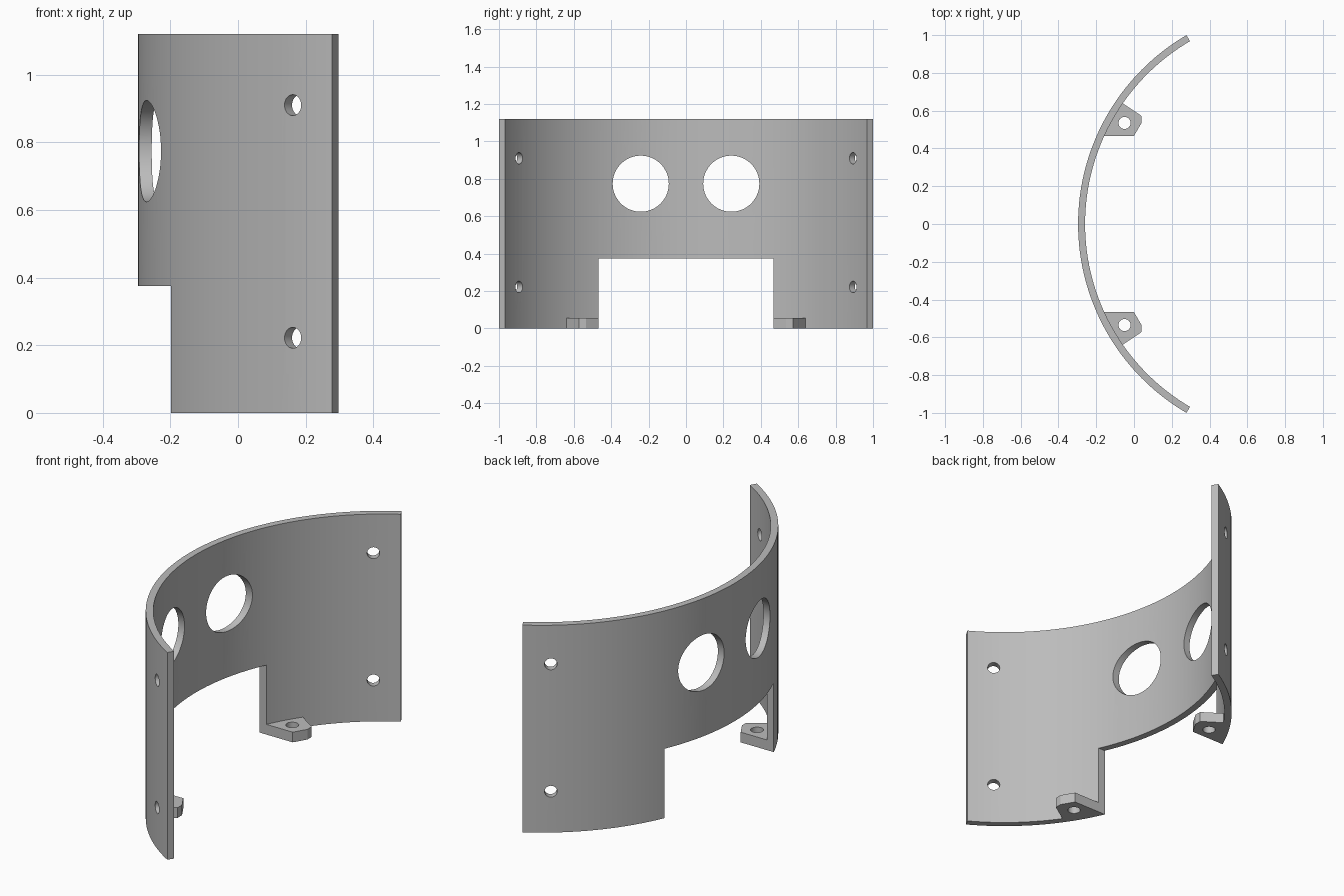
import bpy, bmesh, math
from mathutils import Matrix, Vector

if "Cube" in bpy.data.objects:
    bpy.data.objects.remove(bpy.data.objects["Cube"], do_unlink=True)

# Main dimensions
R_OUT, THICK, HEIGHT = 1.158, 0.037, 1.12
R_IN = R_OUT - THICK
CX = 0.862                      # arc centre on x
HALF = math.radians(59.7)       # half of the arc's sweep
SEGMENTS = 72
GAP, GAP_TOP = 0.467, 0.375     # rectangular opening at the bottom

grey = bpy.data.materials.new("plain grey")
grey.use_nodes = True
COLOUR = (0.5, 0.5, 0.5, 1)
grey.diffuse_color = COLOUR
grey.node_tree.nodes["Principled BSDF"].inputs["Base Color"].default_value = COLOUR


def make_object(name, bm):
    bmesh.ops.recalc_face_normals(bm, faces=bm.faces)
    mesh = bpy.data.meshes.new(name)
    bm.to_mesh(mesh)
    bm.free()
    mesh.materials.append(grey)
    obj = bpy.data.objects.new(name, mesh)
    bpy.context.collection.objects.link(obj)
    return obj


def extrude_outline(name, points, z0, z1):
    """Closed prism from a flat outline."""
    bm = bmesh.new()
    low = [bm.verts.new((x, y, z0)) for x, y in points]
    high = [bm.verts.new((x, y, z1)) for x, y in points]
    bm.faces.new(low)
    bm.faces.new(high)
    for i in range(len(points)):
        j = (i + 1) % len(points)
        bm.faces.new((low[i], low[j], high[j], high[i]))
    return make_object(name, bm)


def curved_wall():
    """Arc-shaped strip with square-section rows, closed at both ends."""
    bm = bmesh.new()
    rows = []
    for i in range(SEGMENTS + 1):
        a = HALF * (2 * i / SEGMENTS - 1)
        rows.append([bm.verts.new((CX - r * math.cos(a), r * math.sin(a), z))
                     for r, z in ((R_OUT, 0), (R_IN, 0), (R_IN, HEIGHT), (R_OUT, HEIGHT))])
    for a, b in zip(rows, rows[1:]):
        for k in range(4):
            n = (k + 1) % 4
            bm.faces.new((a[k], a[n], b[n], b[k]))
    bm.faces.new(rows[0])
    bm.faces.new(rows[-1])
    return make_object("curved_wall", bm)


def rod(name, centre, direction, radius, length, sides):
    """Round cutter along a direction."""
    bm = bmesh.new()
    turn = Vector(direction).to_track_quat("Z", "Y").to_matrix().to_4x4()
    bmesh.ops.create_cone(bm, cap_ends=True, segments=sides, radius1=radius,
                          radius2=radius, depth=length,
                          matrix=Matrix.Translation(centre) @ turn)
    return make_object(name, bm)


def cut(target, cutters):
    bpy.context.view_layer.objects.active = target
    for cutter in cutters:
        cutter.hide_render = True
        mod = target.modifiers.new("cut", "BOOLEAN")
        mod.operation, mod.solver, mod.object = "DIFFERENCE", "EXACT", cutter
        bpy.ops.object.modifier_apply(modifier=mod.name)
        bpy.data.objects.remove(cutter, do_unlink=True)


def smooth(obj):
    bpy.ops.object.select_all(action="DESELECT")
    obj.select_set(True)
    bpy.context.view_layer.objects.active = obj
    bpy.ops.object.shade_smooth_by_angle(angle=math.radians(30))


# Wall with its opening, two large windows and four screw holes
wall = curved_wall()
cutters = [extrude_outline("opening_cutter",
                           [(-1, -GAP), (0.5, -GAP), (0.5, GAP), (-1, GAP)], -0.2, GAP_TOP)]
SCREW = math.radians(52.8)
for side in (-1, 1):
    cutters.append(rod("window_cutter", (-0.25, side * 0.242, 0.774), (1, 0, 0), 0.15, 0.5, 64))
    out = Vector((-math.cos(SCREW), side * math.sin(SCREW), 0))
    for z in (0.222, 0.91):
        centre = Vector((CX, 0, z)) + out * (R_OUT - THICK / 2)
        cutters.append(rod("screw_cutter", centre, out, 0.031, 0.2, 32))
cut(wall, cutters)
smooth(wall)

# Mounting tabs at the foot of the wall, each with a vertical hole
TAB = [(-0.17, GAP), (0, GAP), (0.04, 0.535), (0.04, 0.572), (-0.066, 0.643)]
for side, name in ((-1, "front_tab"), (1, "back_tab")):
    tab = extrude_outline(name, [(x, side * y) for x, y in TAB], 0, 0.055)
    cut(tab, [rod("tab_cutter", (-0.05, side * 0.535, 0), (0, 0, 1), 0.032, 0.3, 32)])
    smooth(tab)
